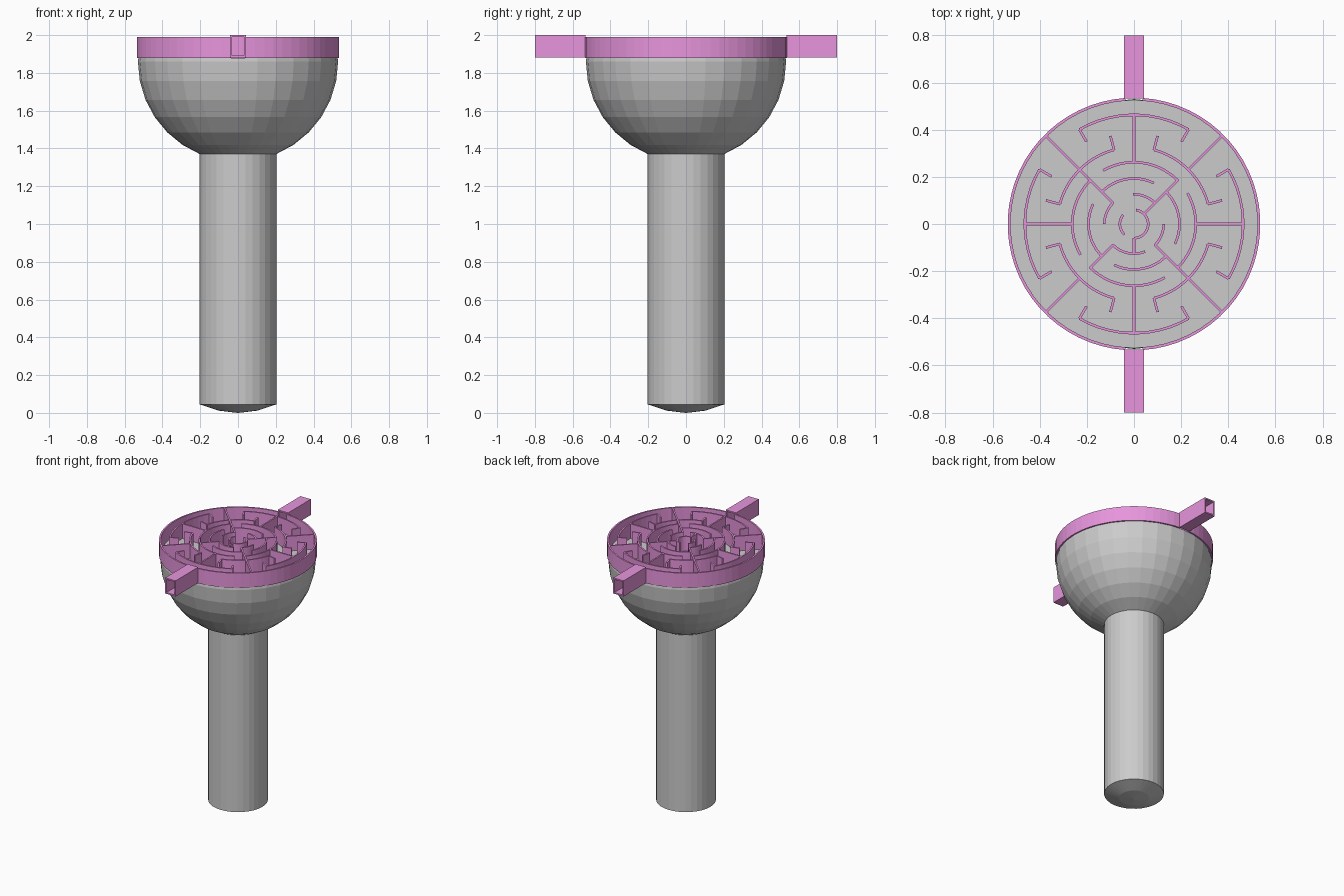
import bpy, bmesh
from math import sin, cos, radians, pi, ceil

if "Cube" in bpy.data.objects:
    bpy.data.objects.remove(bpy.data.objects["Cube"])

FLOOR, TOP, T = 1.88, 1.99, 0.011   # wall bottom, wall top, wall thickness

pink = bpy.data.materials.new("pink")
pink.diffuse_color = (0.80, 0.30, 0.72, 1)
pink.use_nodes = True
pink.node_tree.nodes["Principled BSDF"].inputs["Base Color"].default_value = pink.diffuse_color


def finish(bm, name, mat=None):
    bmesh.ops.recalc_face_normals(bm, faces=bm.faces)
    me = bpy.data.meshes.new(name)
    bm.to_mesh(me)
    bm.free()
    ob = bpy.data.objects.new(name, me)
    bpy.context.collection.objects.link(ob)
    if mat:
        me.materials.append(mat)
    return ob


def lathe(name, profile, n=32):
    bm = bmesh.new()
    rings = [[bm.verts.new((r * cos(2 * pi * i / n), r * sin(2 * pi * i / n), z))
              for i in range(n)] for r, z in profile]
    for a, b in zip(rings, rings[1:]):
        for i in range(n):
            j = (i + 1) % n
            bm.faces.new((a[i], a[j], b[j], b[i]))
    bm.faces.new(rings[0])
    bm.faces.new(rings[-1])
    return finish(bm, name)


def sweep(bm, sections):
    """Solid bar through a list of four-point sections."""
    rows = [[bm.verts.new(p) for p in s] for s in sections]
    for a, b in zip(rows, rows[1:]):
        for i in range(4):
            j = (i + 1) % 4
            bm.faces.new((a[i], a[j], b[j], b[i]))
    bm.faces.new(rows[0])
    bm.faces.new(rows[-1])


def arc(bm, r, a0, a1, t=T):
    n = max(2, ceil((a1 - a0) / 5.625))
    secs = []
    for i in range(n + 1):
        a = radians(a0 + (a1 - a0) * i / n)
        secs.append([(q * cos(a), q * sin(a), z) for q, z in
                     ((r - t / 2, FLOOR), (r + t / 2, FLOOR), (r + t / 2, TOP), (r - t / 2, TOP))])
    sweep(bm, secs)


def spoke(bm, a, r0, r1):
    c, s, h = cos(radians(a)), sin(radians(a)), T / 2
    sweep(bm, [[(r * c - k * s, r * s + k * c, z) for k, z in
                ((-h, FLOOR), (h, FLOOR), (h, TOP), (-h, TOP))] for r in (r0, r1)])


# bowl and handle: lower half of a sphere, its last rings pulled down into a handle
R, C = 0.53, 1.86
prof = [(R - 0.003, FLOOR)]
prof += [(R * cos(radians(11.25 * k)), C - R * sin(radians(11.25 * k))) for k in range(7)]
prof += [(0.203, 0.045), (0.103, 0.012), (0.002, 0.0)]
lathe("bowl_and_handle", prof)

# outer rim, open where the two tubes enter
bm = bmesh.new()
for a in (-86, 94):
    arc(bm, 0.53, a, a + 172, 0.012)
finish(bm, "rim", pink)

# maze walls: the pattern repeats every quarter turn except in the middle
bm = bmesh.new()
for q in (0, 90, 180, 270):
    arc(bm, 0.463, q - 30, q + 30)
    spoke(bm, q, 0.262, 0.463)
    for s in (-30, 30):
        spoke(bm, q + s, 0.403, 0.463)
    arc(bm, 0.326, q + 15, q + 75)
    for s in (15, 75):
        spoke(bm, q + s, 0.326, 0.387)
    spoke(bm, q + 45, 0.326, 0.527)
    arc(bm, 0.262, q + 45, q + 120)
    arc(bm, 0.193, q + 64, q + 135)
    arc(bm, 0.126, q + 45, q + (112 if q == 180 else 92 if q == 0 else 90))
for a, r0, r1 in ((45, 0.06, 0.265), (135, 0.126, 0.326), (225, 0.126, 0.265),
                  (315, 0.126, 0.326), (270, 0.06, 0.126)):
    spoke(bm, a, r0, r1)
arc(bm, 0.06, -90, 82)
arc(bm, 0.06, 140, 228)
finish(bm, "maze_walls", pink)

# hollow square tubes at front and back
for name, s in (("front_tube", -1), ("back_tube", 1)):
    bm = bmesh.new()
    loops = []
    for y, d in ((0.532, 0), (0.8, 0), (0.8, 0.01), (0.532, 0.01)):
        w, lo, hi = 0.043 - d, 1.882 + d, 2.0 - d
        loops.append([bm.verts.new((x, s * y, z)) for x, z in
                      ((-w, lo), (w, lo), (w, hi), (-w, hi))])
    for k in range(4):
        a, b = loops[k], loops[(k + 1) % 4]
        for i in range(4):
            j = (i + 1) % 4
            bm.faces.new((a[i], a[j], b[j], b[i]))
    finish(bm, name, pink)
